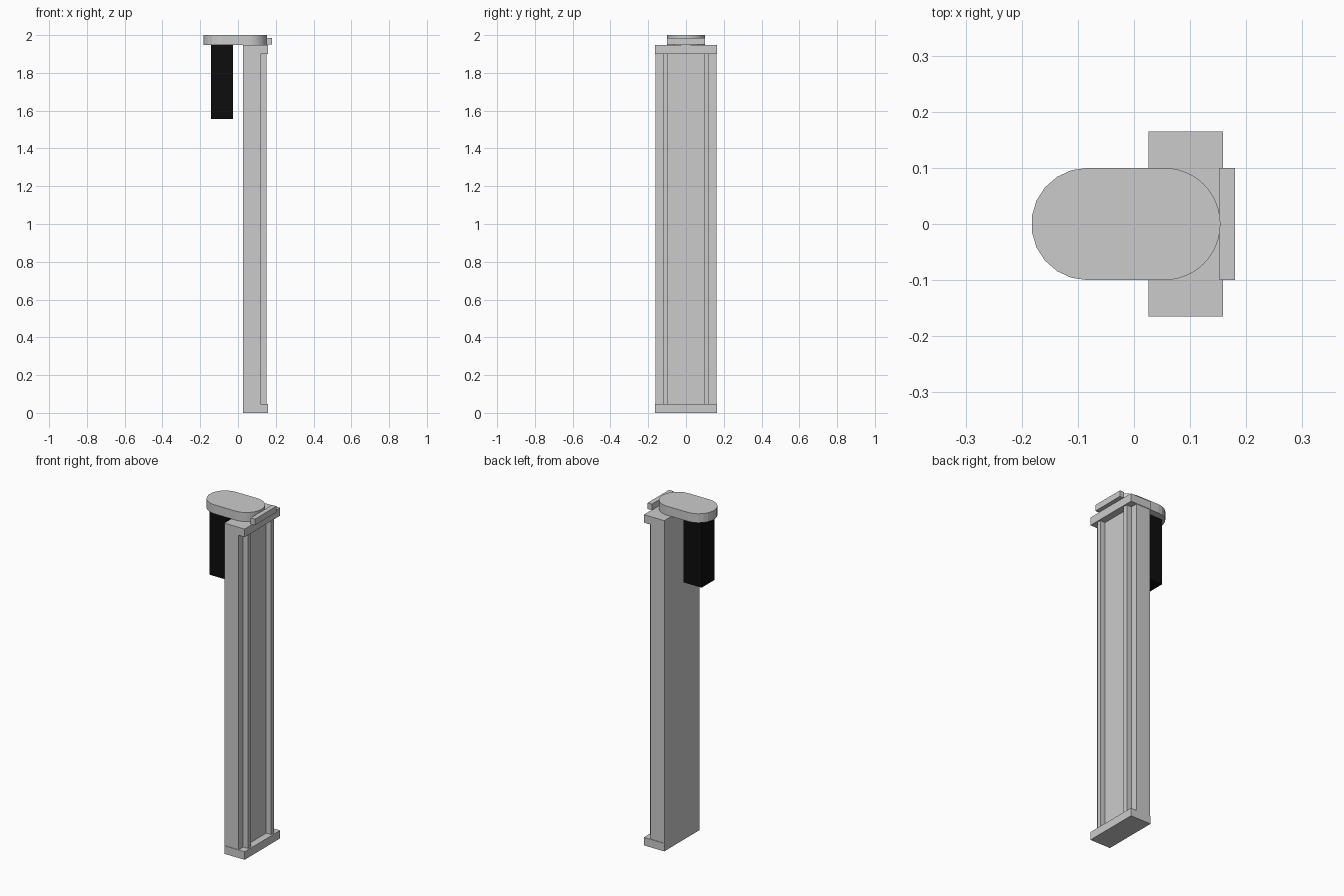
import bpy, bmesh, math

if "Cube" in bpy.data.objects:
    bpy.data.objects.remove(bpy.data.objects["Cube"])


def finish(name, bm, mat=None):
    bmesh.ops.recalc_face_normals(bm, faces=bm.faces[:])
    mesh = bpy.data.meshes.new(name)
    bm.to_mesh(mesh)
    bm.free()
    ob = bpy.data.objects.new(name, mesh)
    bpy.context.collection.objects.link(ob)
    if mat:
        mesh.materials.append(mat)
    return ob


def box(name, x, y, z, mat=None):
    bm = bmesh.new()
    bmesh.ops.create_cube(bm, size=1)
    for v in bm.verts:
        v.co = [(a + b) / 2 + c * (b - a) for c, (a, b) in zip(v.co, (x, y, z))]
    return finish(name, bm, mat)


def arc(cx, r, start, steps):
    # half circle in plan, running counter-clockwise from the start angle
    return [(cx + r * math.cos(start + math.pi * i / steps),
             r * math.sin(start + math.pi * i / steps)) for i in range(steps + 1)]


BACK, TOP = 0.026, 1.947
CAP = 0.047

# Column body and its two guide rails
box("column_body", (BACK, 0.118), (-0.162, 0.162), (CAP, TOP - CAP))
for side, name in ((-1, "rail_left"), (1, "rail_right")):
    y = sorted((side * 0.094, side * 0.12))
    box(name, (0.118, 0.15), y, (CAP, TOP - CAP))

# End caps
for name, z in (("bottom_cap", 0), ("top_cap", TOP - CAP)):
    box(name, (BACK, 0.159), (-0.165, 0.165), (z, z + CAP))

# Rounded drive housing on top
bm = bmesh.new()
outline = arc(-0.083, 0.1, math.pi / 2, 11) + arc(0.054, 0.1, -math.pi / 2, 24)
face = bm.faces.new([bm.verts.new((x, y, TOP)) for x, y in outline])
ext = bmesh.ops.extrude_face_region(bm, geom=[face], use_keep_orig=True)
for v in ext["geom"]:
    if isinstance(v, bmesh.types.BMVert):
        v.co.z = 2.0
finish("drive_housing", bm)

# Front bar beside the housing
box("front_bar", (0.152, 0.18), (-0.1, 0.1), (TOP + 0.003, 1.986))

# Black motor hanging from the housing
black = bpy.data.materials.new("black")
black.diffuse_color = (0.004, 0.004, 0.004, 1)
black.use_nodes = True
black.node_tree.nodes["Principled BSDF"].inputs["Base Color"].default_value = black.diffuse_color
box("motor", (-0.143, -0.026), (-0.059, 0.059), (1.557, TOP), black)
